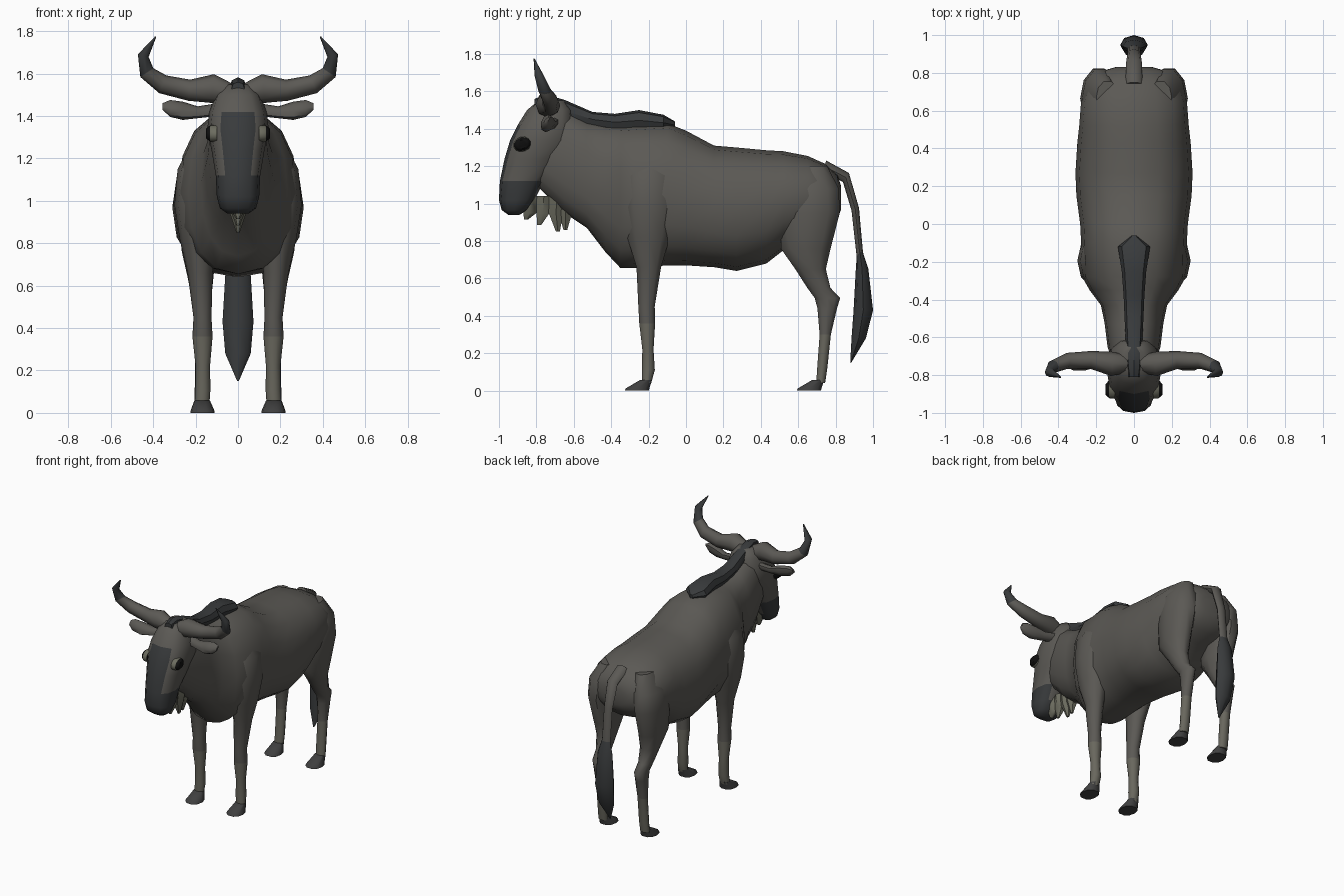
import bpy, bmesh, math
from mathutils import Vector as V


def mat(name, r, g, b):
    m = bpy.data.materials.new(name)
    m.diffuse_color = (r, g, b, 1)
    return m


HIDE = mat("hide", .105, .1, .09)
DARK = mat("dark_hair", .04, .043, .045)
SHIN = mat("shin", .14, .135, .11)
BEARD = mat("beard_hair", .15, .15, .115)
BLACK = mat("black", .005, .005, .005)
HOOF = mat("hoof", .05, .05, .05)


def loft(name, rings, mats, n=12, p=1.0, mirror=False, pick=None, angle=50):
    """Skin rings given as (centre, u, v); p < 1 makes the section squarer."""
    bm = bmesh.new()
    sp = lambda t: math.copysign(abs(t) ** p, t) if abs(t) > 1e-6 else 0
    loops = []
    for c, u, v in rings:
        loops.append([bm.verts.new(V(c) + V(u) * sp(math.cos(2 * math.pi * i / n))
                                   + V(v) * sp(math.sin(2 * math.pi * i / n))) for i in range(n)])
    for a, b in zip(loops, loops[1:]):
        for i in range(n):
            j = (i + 1) % n
            bm.faces.new((a[i], a[j], b[j], b[i]))
    bm.faces.new(loops[0])
    bm.faces.new(loops[-1])
    bmesh.ops.recalc_face_normals(bm, faces=bm.faces)
    for f in bm.faces:
        f.material_index = pick(f.calc_center_median()) if pick else 0
    me = bpy.data.meshes.new(name)
    bm.to_mesh(me)
    bm.free()
    for m in mats:
        me.materials.append(m)
    ob = bpy.data.objects.new(name, me)
    bpy.context.collection.objects.link(ob)
    if mirror:
        ob.modifiers.new("mirror", 'MIRROR')
    bpy.ops.object.select_all(action='DESELECT')
    bpy.context.view_layer.objects.active = ob
    ob.select_set(True)
    bpy.ops.object.shade_smooth_by_angle(angle=math.radians(angle))
    return ob


def upright(y, top, bottom, w):
    return (0, y, (top + bottom) / 2), (w, 0, 0), (0, 0, (top - bottom) / 2)


def level(z, y0, y1, x0, x1):
    return ((x0 + x1) / 2, (y0 + y1) / 2, z), ((x1 - x0) / 2, 0, 0), (0, (y1 - y0) / 2, 0)


# Body and neck
loft("body", [upright(*r) for r in [
    (-.78, 1.5, 1.08, .1), (-.65, 1.5, .95, .14), (-.53, 1.44, .87, .155), (-.43, 1.42, .74, .175),
    (-.35, 1.415, .655, .235), (-.28, 1.42, .655, .275), (-.1, 1.43, .67, .28), (0, 1.39, .67, .285),
    (.15, 1.31, .66, .305), (.27, 1.3, .64, .31), (.43, 1.285, .68, .3), (.52, 1.28, .75, .29),
    (.65, 1.255, .83, .28), (.75, 1.21, .86, .24), (.81, 1.155, .92, .17), (.83, 1.09, .97, .1)]],
    [HIDE], n=16, p=.88)

# Head with dark muzzle
loft("head", [level(z, a, b, -w, w) for z, a, b, w in [
    (.94, -.95, -.89, .05), (.965, -.985, -.85, .085), (1.02, -1, -.81, .1), (1.12, -.995, -.76, .105),
    (1.24, -.97, -.66, .125), (1.34, -.94, -.6, .145), (1.42, -.9, -.6, .135),
    (1.5, -.85, -.61, .105), (1.55, -.79, -.65, .06)]],
    [HIDE, DARK], n=12, p=.8,
    pick=lambda c: int(c.z < 1.17 and c.y < -.8 or c.y < -.88 and abs(c.x) < .05))

# Mane from forehead to withers
loft("mane", [upright(*r) for r in [
    (-.81, 1.56, 1.5, .03), (-.75, 1.583, 1.46, .04), (-.65, 1.555, 1.44, .042), (-.5, 1.49, 1.41, .05),
    (-.38, 1.48, 1.39, .055), (-.25, 1.5, 1.39, .065), (-.12, 1.475, 1.39, .085), (-.06, 1.44, 1.4, .01)]],
    [DARK], n=8, p=.8, angle=35)

# Beard tufts
for i, (y, tip, tz, ry, rx) in enumerate([(-.83, -.855, .915, .045, .04), (-.76, -.785, .885, .045, .045),
                                          (-.69, -.685, .85, .05, .055), (-.64, -.645, .86, .045, .055)]):
    loft(f"beard_tuft_{i + 1}", [level(1.04, y - ry, y + ry, -rx, rx),
                                 level(.95, y - ry, y + ry * .8, -rx * .75, rx * .75),
                                 level(tz, tip - .012, tip + .012, -.008, .008)], [BEARD], n=6)

# Eyes
for name, m, k, x in [("eye_rim", BEARD, 1.1, .143), ("eye", BLACK, 1, .15)]:
    loft(name, [((px, -.875, 1.318), (0, .044 * k * s, .014 * k * s), (0, -.011 * k * s, .034 * k * s))
                for px, s in [(.1, 1), (x - .015, 1), (x, .65)]], [m], n=12, mirror=True)


# Horns, sweeping out and up
def tube(path):
    rings = []
    for i, (x, y, z, r) in enumerate(path):
        a, b = path[max(i - 1, 0)], path[min(i + 1, len(path) - 1)]
        t = V((b[0] - a[0], 0, b[2] - a[2])).normalized()
        rings.append(((x, y, z), V((-t.z, 0, t.x)) * r, (0, r * .95, 0)))
    return rings


loft("horns", tube([(.02, -.74, 1.5, .045), (.12, -.74, 1.53, .068), (.23, -.72, 1.522, .05),
                    (.355, -.725, 1.55, .045), (.43, -.755, 1.605, .037), (.447, -.785, 1.685, .026),
                    (.388, -.812, 1.775, .003)]),
     [HIDE, DARK], n=8, mirror=True, pick=lambda c: int(c.z > 1.63))

# Ears
loft("ears", [((x, y, z), (0, ry, 0), (0, .01, rz)) for x, y, z, ry, rz in [
    (.1, -.71, 1.43, .03, .03), (.19, -.725, 1.418, .03, .028), (.26, -.74, 1.425, .036, .043),
    (.32, -.745, 1.436, .03, .04), (.355, -.745, 1.445, .01, .016)]], [HIDE], n=8, mirror=True)

# Front legs with shoulders
shin = lambda c: int(c.z < .36)
loft("front_legs", [level(*r) for r in [
    (1.28, -.27, -.12, .1, .215), (1.15, -.34, -.05, .1, .285), (.98, -.34, -.05, .1, .3),
    (.82, -.32, -.08, .105, .275), (.66, -.268, -.13, .12, .238), (.45, -.257, -.165, .125, .21),
    (.36, -.252, -.163, .12, .215), (.22, -.235, -.172, .132, .2), (.11, -.238, -.165, .13, .202),
    (.04, -.235, -.185, .135, .205)]], [HIDE, SHIN], n=10, mirror=True, pick=shin)

# Hind legs with thighs and hocks
loft("hind_legs", [level(*r) for r in [
    (1.2, .58, .76, .08, .2), (1.08, .5, .825, .08, .275), (.95, .5, .83, .09, .285), (.76, .5, .78, .1, .265),
    (.65, .58, .752, .115, .24), (.55, .645, .775, .125, .22), (.495, .685, .828, .128, .212),
    (.44, .7, .81, .128, .21), (.3, .713, .776, .132, .204), (.12, .7, .757, .132, .204),
    (.04, .695, .745, .135, .205)]], [HIDE, SHIN], n=10, mirror=True, pick=shin)

# Hooves
for name, y in [("front_hooves", -.33), ("hind_hooves", .59)]:
    loft(name, [level(0, y, y + .135, .11, .225), level(.012, y + .005, y + .137, .112, .223),
                level(.058, y + .085, y + .15, .132, .206)], [HOOF], n=10, p=.85, mirror=True)

# Tail and tuft
loft("tail", [((0, y, z), (r, 0, 0), (0, dy, dz)) for y, z, r, dy, dz in [
    (.74, 1.2, .045, .01, .03), (.855, 1.14, .042, .016, .024), (.905, .97, .034, .02, .007),
    (.93, .72, .034, .018, 0)]], [HIDE], n=8)
loft("tail_tuft", [level(*r) for r in [
    (.74, .914, .946, -.034, .034), (.65, .908, .975, -.06, .06), (.43, .896, 1.0, -.073, .073),
    (.28, .885, .962, -.06, .06), (.15, .878, .884, -.004, .004)]], [DARK], n=8)
